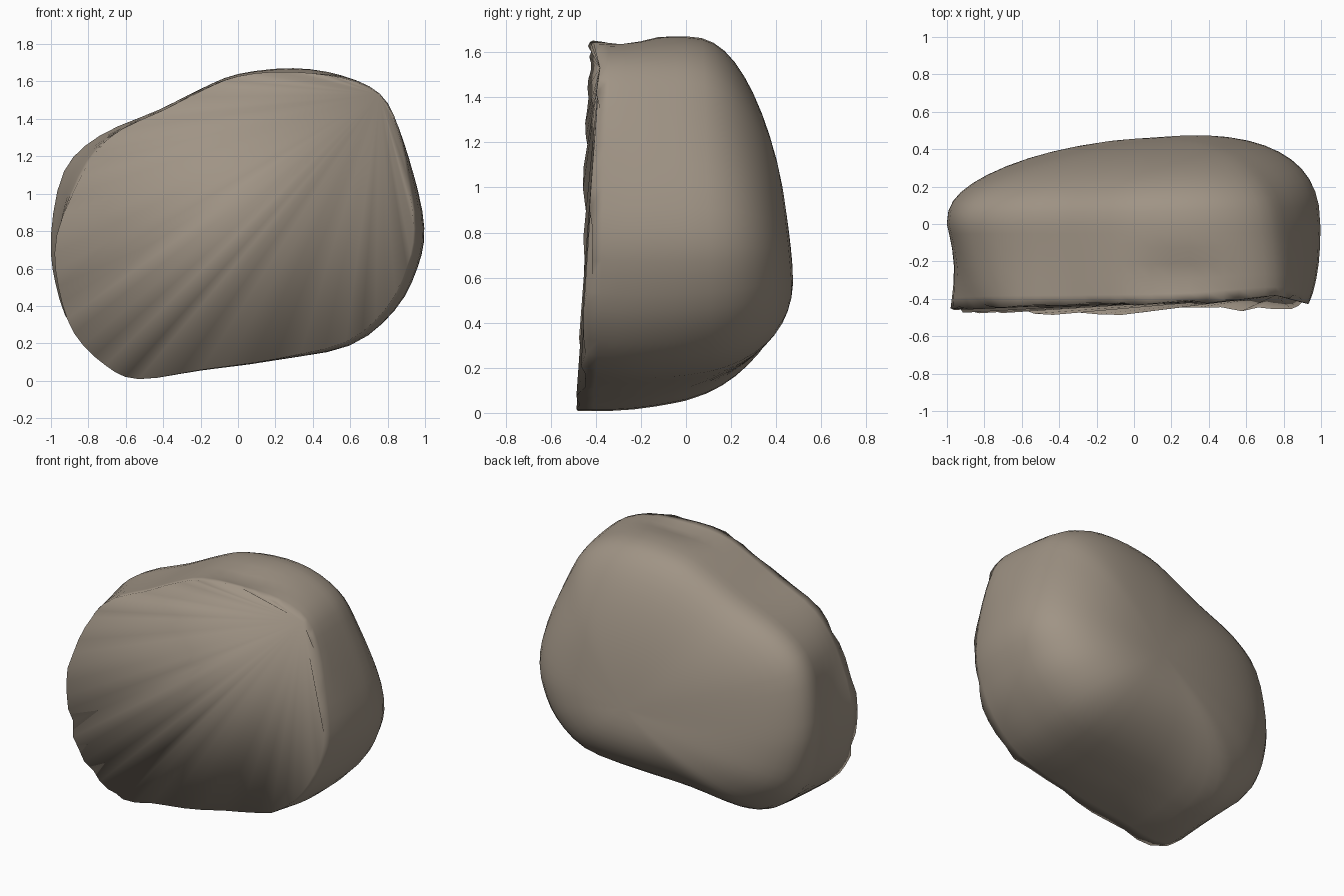
import bpy, bmesh, math, random
from mathutils import Vector

if "Cube" in bpy.data.objects:
    bpy.data.objects.remove(bpy.data.objects["Cube"])

random.seed(4)

# Front outline of the boulder (x, z), anticlockwise from the lowest point
OUTLINE = [(-.54, 0), (-.2, .05), (.2, .105), (.6, .18), (.84, .37), (.96, .6), (1, .82),
           (.955, 1.12), (.88, 1.37), (.77, 1.55), (.57, 1.645), (.3, 1.675), (0, 1.64),
           (-.2, 1.56), (-.42, 1.45), (-.74, 1.31), (-.93, 1.12), (-1, .78), (-.975, .5),
           (-.89, .25), (-.72, .075)]
CENTRE = Vector((.15, .72))
STEPS = 3
APEX = 9 * STEPS          # rim corner where all the front pleats meet


def smooth_loop(pts, steps):
    """Catmull-Rom resampling of a closed outline."""
    p = [Vector(q) for q in pts]
    n, out = len(p), []
    for i in range(n):
        a, b, c, d = (p[(i + k) % n] for k in (-1, 0, 1, 2))
        for s in range(steps):
            t = s / steps
            out.append(.5 * (2 * b + (c - a) * t + (2 * a - 5 * b + 4 * c - d) * t * t
                             + (3 * b - a - 3 * c + d) * t ** 3))
    return out


loop = smooth_loop(OUTLINE, STEPS)
n = len(loop)
bm = bmesh.new()


def near(p, x, z, width):
    return math.exp(-((p - Vector((x, z))).length / width) ** 2)


def shape(v):
    """Underside rises towards the back; upper right corner leans in."""
    w = max(0, 1 - v.z / .7) * (.45 + .55 / (1 + math.exp((v.x - .1) * 6)))
    v.z = max(0, v.z + w * .34 * max(0, v.y + .32) ** 1.6)
    lean = near(Vector((v.x, v.z)), .86, 1.45, .42) * .16 * max(0, v.y + .35)
    return Vector((v.x - lean * .8, v.y, v.z - lean * .6))


def front_y(p):
    """Depth of the front rim, slightly set back at the apex and right."""
    right = max(0, (p - CENTRE).normalized().x)
    return -.465 + .035 * p.y / 1.6 + .04 * near(p, .77, 1.55, .4) + .025 * right ** 2


def side_point(p, t):
    """Point on the side wall, t = 0 at the widest section, 1 at the front rim."""
    d = p - CENTRE
    u = d.normalized()
    right, left = max(0, u.x), max(0, -u.x)
    inset = (.06 * right * (1 - near(p, .77, 1.55, .3) * .7) + .012
             + .07 * near(p, -.92, 1.12, .28))
    q = CENTRE + d * (1 - t ** 2.5 * inset - .03 * left ** 3 * math.sin(t * math.pi))
    y = front_y(p) * t
    # shallow valley across the top just behind the front
    if p.y > 1:
        q.y -= .04 * math.exp(-((q.x - .25) / .22) ** 2 - ((y + .27) / .1) ** 2)
    return shape(Vector((q.x, y, q.y)))


def back_point(p, s):
    """Point on the rounded back, s = 1 at the widest section, 0 at the crown."""
    q = CENTRE + (p - CENTRE) * s
    depth = .45 + .085 * q.x - .11 * (q.y - .65)
    return shape(Vector((q.x, depth * (1 - s ** 2.45) ** (1 / 2.45), q.y)))


# Rings from the front rim to the back crown
rings = []
for t in (1, .88, .7, .5, .3, .12):
    ring = []
    for i, p in enumerate(loop):
        v = side_point(p, t)
        if t == 1 and i != APEX:      # ragged broken rim
            low = 1.0 if p.y < .5 else .6
            v.y += low * random.uniform(-.026, .022)
        ring.append(bm.verts.new(v))
    rings.append(ring)
for k in range(13):
    s = math.cos(k / 13 * math.pi / 2) if k else 1
    rings.append([bm.verts.new(back_point(p, s)) for p in loop])

for a, b in zip(rings, rings[1:]):
    for i in range(n):
        j = (i + 1) % n
        bm.faces.new((a[i], a[j], b[j], b[i]))
crown = bm.verts.new(back_point(CENTRE, 0))
for i in range(n):
    bm.faces.new((rings[-1][i], rings[-1][(i + 1) % n], crown))

# Pleated front: fan of long triangles from the apex corner
rim = rings[0]
for k in range(1, n - 1):
    bm.faces.new((rim[APEX], rim[(APEX + k) % n], rim[(APEX + k + 1) % n]))

bmesh.ops.recalc_face_normals(bm, faces=bm.faces)
for f in bm.faces:
    f.smooth = True
mesh = bpy.data.meshes.new("boulder")
bm.to_mesh(mesh)
bm.free()

# Stone colour
stone = bpy.data.materials.new("warm grey stone")
stone.diffuse_color = (.35, .295, .235, 1)
stone.use_nodes = True
stone.node_tree.nodes["Principled BSDF"].inputs["Base Color"].default_value = stone.diffuse_color
mesh.materials.append(stone)
boulder = bpy.data.objects.new("boulder", mesh)
bpy.context.collection.objects.link(boulder)
